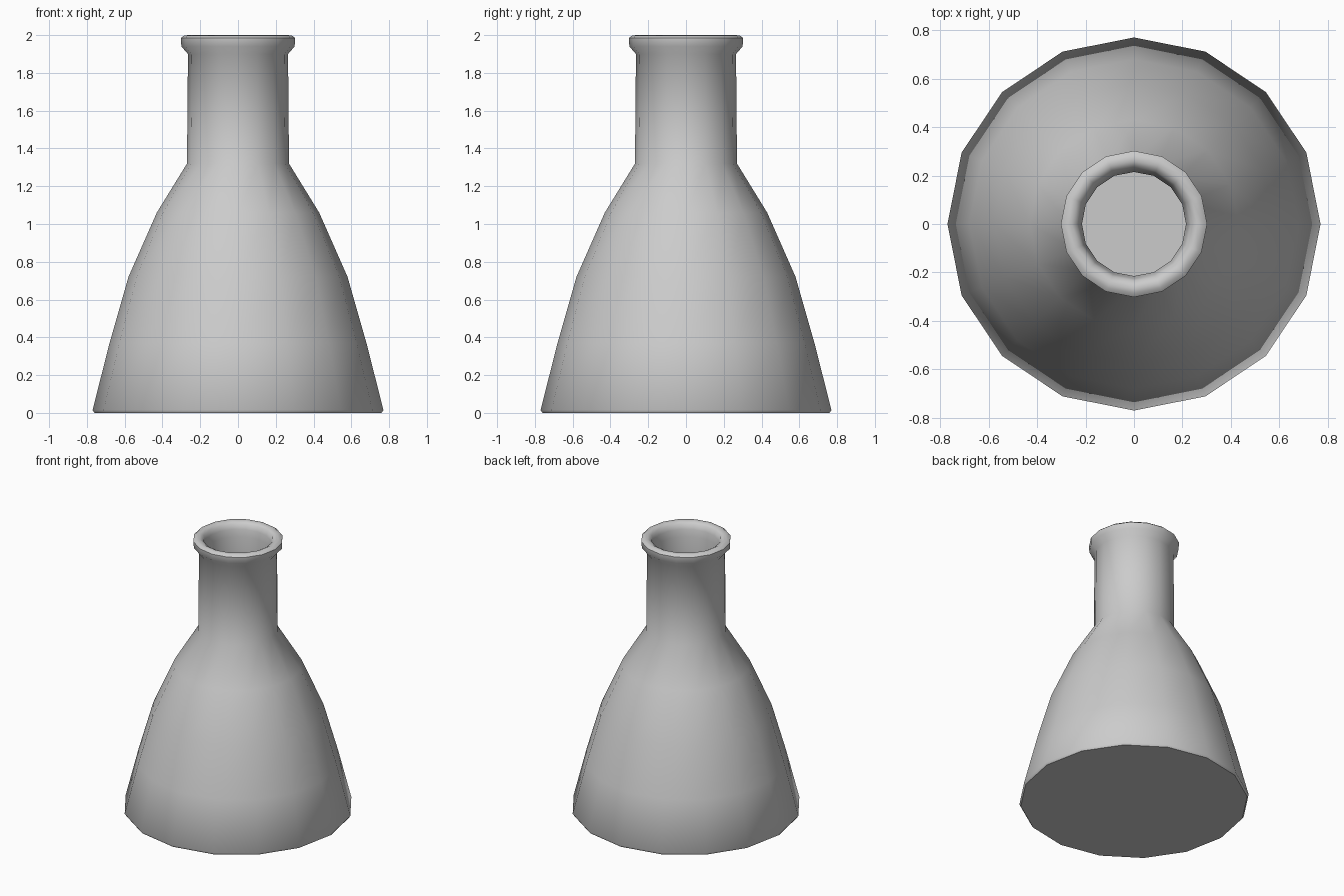
import bpy, bmesh, math

if "Cube" in bpy.data.objects:
    bpy.data.objects.remove(bpy.data.objects["Cube"])

SIDES = 16

# Closed wall profile (radius, height): outside up, over the lip, down the inside
outer = [(0.76, 0.0), (0.77, 0.015), (0.68, 0.37), (0.58, 0.72), (0.43, 1.06),
         (0.27, 1.32), (0.265, 1.90)]
lip = [(0.30, 1.94), (0.302, 1.985), (0.285, 1.998), (0.26, 2.0), (0.235, 1.985),
       (0.225, 1.95)]
inner = [(0.215, 1.90), (0.22, 1.33), (0.385, 1.05), (0.535, 0.71),
         (0.64, 0.36), (0.715, 0.045)]


def lathe(name, profile):
    bm = bmesh.new()
    rings = []
    for r, z in profile:
        rings.append([bm.verts.new((r * math.cos(2 * math.pi * i / SIDES),
                                    r * math.sin(2 * math.pi * i / SIDES), z))
                      for i in range(SIDES)])
    for a, b in zip(rings, rings[1:]):
        for i in range(SIDES):
            j = (i + 1) % SIDES
            bm.faces.new((a[i], a[j], b[j], b[i]))
    # underside and inside floor
    bm.faces.new(rings[0][::-1])
    bm.faces.new(rings[-1])
    bmesh.ops.recalc_face_normals(bm, faces=bm.faces)
    mesh = bpy.data.meshes.new(name)
    bm.to_mesh(mesh)
    bm.free()
    obj = bpy.data.objects.new(name, mesh)
    bpy.context.collection.objects.link(obj)
    return obj


# Flask with hollow inside and rolled lip
flask = lathe("flask", outer + lip + inner)
bpy.context.view_layer.objects.active = flask
flask.select_set(True)
bpy.ops.object.shade_smooth_by_angle(angle=math.radians(50))
